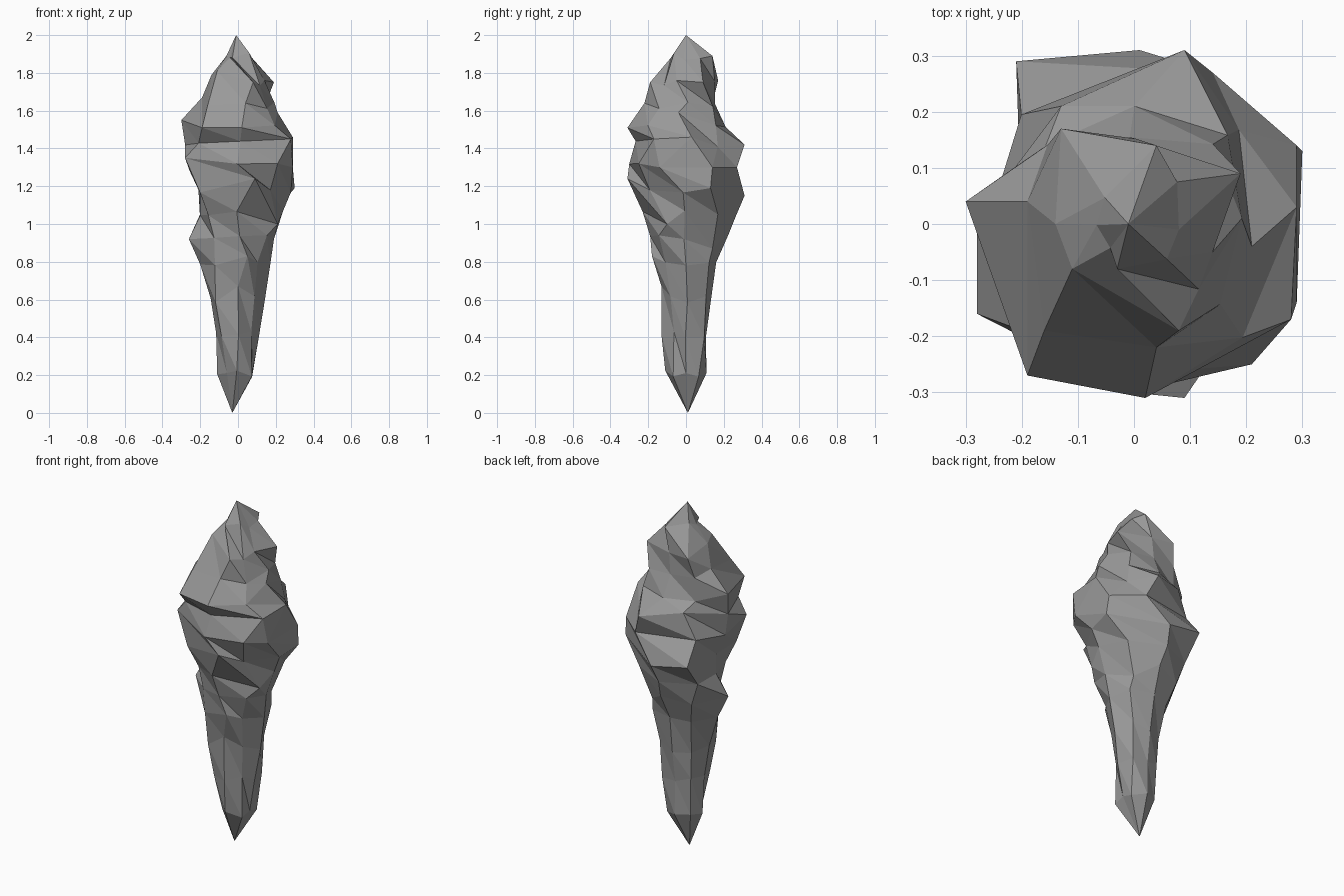
import bpy
import bmesh
import random
from math import sin, cos, pi
from mathutils import Vector

default_cube = bpy.data.objects.get("Cube")
if default_cube:
    bpy.data.objects.remove(default_cube, do_unlink=True)

random.seed(4)
SIDES = 8
TOP_TIP = (-0.01, 0, 2)
BOTTOM_TIP = (-0.03, 0.01, 0)

# Reach of the rock in hundredths, by height, turning from +x towards +y
RINGS = {
    1.89: (7, 11, 14, 7, 7, 6, 8, 9),
    1.75: (17, 20, 16, 20, 14, 14, 19, 17),
    1.63: (20, 20, 16, 21, 19, 24, 22, 21),
    1.52: (24, 23, 21, 22, 30, 31, 31, 28),
    1.42: (29, 26, 31, 23, 28, 28, 28, 32),
    1.30: (29, 30, 31, 28, 27, 31, 31, 32),
    1.18: (28, 32, 31, 33, 21, 27, 28, 27),
    1.05: (24, 25, 28, 27, 20, 22, 23, 24),
    0.93: (20, 21, 23, 23, 25, 20, 19, 21),
    0.78: (17, 18, 16, 18, 20, 18, 17, 15),
    0.60: (14, 15, 13, 13, 15, 16, 13, 12),
    0.42: (11, 13, 11, 12, 12, 13, 13, 10),
    0.21: (8, 10, 11, 11, 11, 9, 11, 10),
}

# Sharp crags that break up the even rings (hundredths)
CRAGS = [
    (4, 14, 189), (8, -1, 187), (-3, -8, 188), (-11, -8, 181),
    (19, 9, 175), (-13, 17, 176), (8, -19, 175), (4, -22, 164),
    (14, -5, 176), (-14, 0, 179), (-19, 4, 167), (-16, -19, 163),
    (21, -4, 159), (-30, 4, 155), (-19, -27, 151), (2, -31, 151),
    (29, 3, 146), (28, -17, 145), (9, 31, 142), (-13, 21, 146),
    (-28, -16, 135), (21, -25, 132), (29, 14, 130), (29, -14, 130),
    (14, 27, 130), (30, 13, 119), (-21, 29, 119), (9, -31, 124),
    (1, 31, 115), (21, -10, 100), (-26, -2, 92),
    (12, 14, 87), (5, -18, 83), (17, 0, 78), (0, -13, 67),
]


def make_material(name, colour):
    material = bpy.data.materials.new(name)
    material.use_nodes = True
    material.diffuse_color = colour
    material.node_tree.nodes["Principled BSDF"].inputs["Base Color"].default_value = colour
    return material


def rock_point(bm, height, side, reach):
    """One corner, with a shallow spiral groove and a slightly uneven rim."""
    angle = side * 2 * pi / SIDES + random.uniform(-0.06, 0.06)
    groove = max(0, sin(3 * angle + 9 * height))
    radius = reach / 100 * (1 - 0.05 * groove)
    lift = random.uniform(-0.02, 0.02)
    return bm.verts.new((radius * cos(angle), radius * sin(angle), height + lift))


# Craggy body built from stacked rings
bm = bmesh.new()
rings = [[rock_point(bm, height, side, reach) for side, reach in enumerate(row)]
         for height, row in RINGS.items()]

# Pull the nearest free corner out to each crag
free_corners = [corner for ring in rings for corner in ring]
for crag in CRAGS:
    target = Vector(crag) / 100
    corner = min(free_corners, key=lambda c: (c.co - target).length)
    corner.co = target
    free_corners.remove(corner)

# Slanted triangles between rings give the twisted facets
for upper, lower in zip(rings, rings[1:]):
    for i in range(SIDES):
        j = (i + 1) % SIDES
        bm.faces.new((upper[i], lower[i], lower[j]))
        bm.faces.new((upper[i], lower[j], upper[j]))

# Pointed ends
top = bm.verts.new(TOP_TIP)
bottom = bm.verts.new(BOTTOM_TIP)
for i in range(SIDES):
    j = (i + 1) % SIDES
    bm.faces.new((top, rings[0][i], rings[0][j]))
    bm.faces.new((bottom, rings[-1][j], rings[-1][i]))

bmesh.ops.recalc_face_normals(bm, faces=bm.faces)
mesh = bpy.data.meshes.new("twisted_rock")
bm.to_mesh(mesh)
bm.free()

rock = bpy.data.objects.new("twisted_rock", mesh)
bpy.context.collection.objects.link(rock)
mesh.materials.append(make_material("stone grey", (0.32, 0.32, 0.32, 1)))
